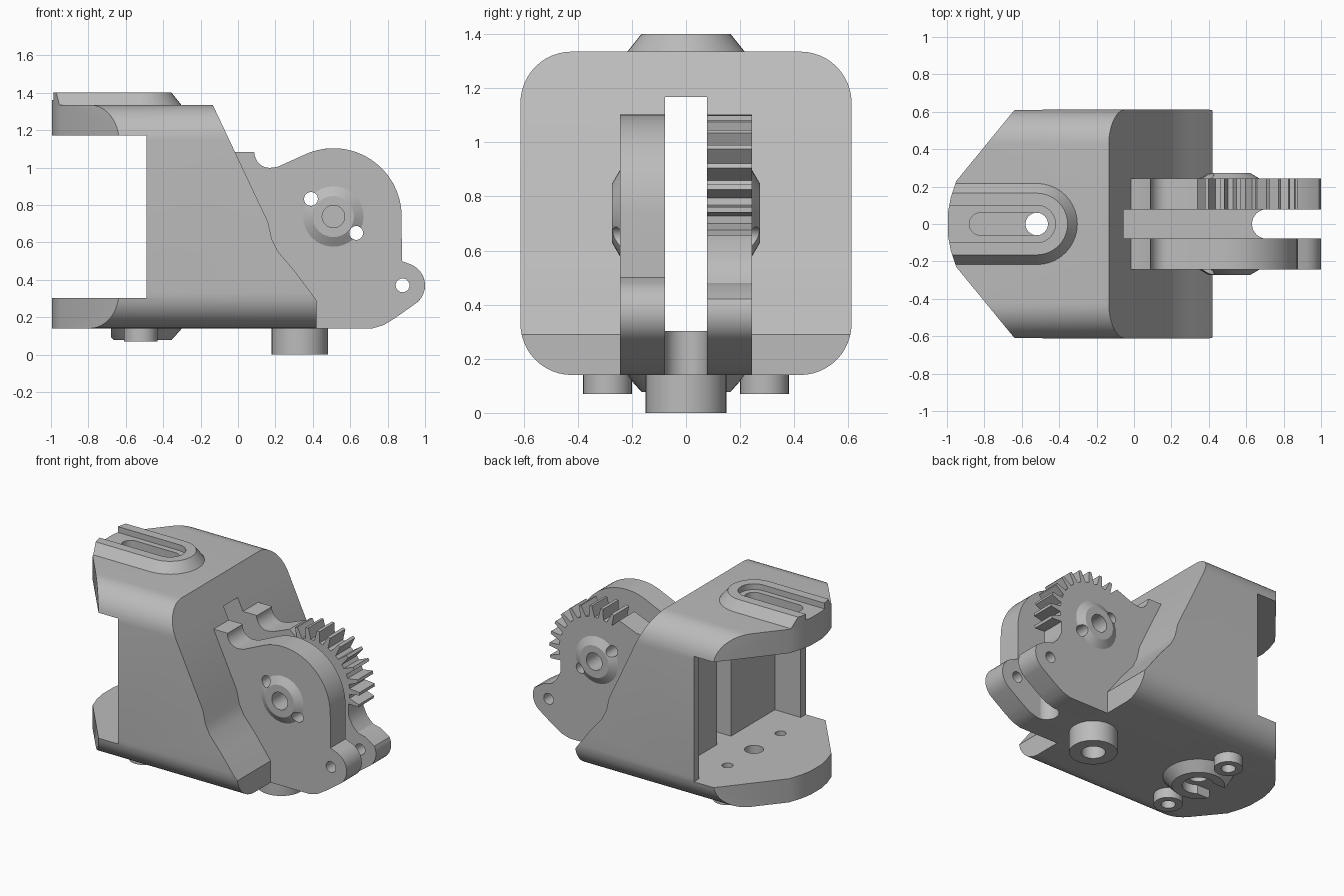
import bpy, bmesh
from math import cos, sin, radians, pi

cube = bpy.data.objects.get("Cube")
if cube:
    bpy.data.objects.remove(cube, do_unlink=True)

grey = bpy.data.materials.new("plain grey")
grey.use_nodes = True
grey.diffuse_color = (0.5, 0.5, 0.5, 1)
grey.node_tree.nodes["Principled BSDF"].inputs["Base Color"].default_value = (0.5, 0.5, 0.5, 1)


def arc(cx, cy, r, a0, a1, n=12):
    """Points on an arc, angles in degrees."""
    angles = [radians(a0 + (a1 - a0) * i / n) for i in range(n + 1)]
    return [(cx + r * cos(a), cy + r * sin(a)) for a in angles]


def circle(cx, cy, r, n=32):
    return arc(cx, cy, r, 0, 360, n)[:-1]


def stadium(r, x0, x1=-0.52):
    """Straight track from x0 with a round end about x1."""
    return [(x0, -r)] + arc(x1, 0, r, -90, 90, 20) + [(x0, r)]


PLACE = {"X": lambda a, b, c: (c, a, b),
         "Y": lambda a, b, c: (a, c, b),
         "Z": lambda a, b, c: (a, b, c)}


def prism(name, axis, pts, lo, hi, end_pts=None):
    """Extrude a profile along an axis, optionally to a second profile."""
    bm = bmesh.new()
    put = PLACE[axis]
    first = [bm.verts.new(put(a, b, lo)) for a, b in pts]
    last = [bm.verts.new(put(a, b, hi)) for a, b in (end_pts or pts)]
    bm.faces.new(first)
    bm.faces.new(last)
    n = len(pts)
    for i in range(n):
        j = (i + 1) % n
        bm.faces.new((first[i], first[j], last[j], last[i]))
    bmesh.ops.recalc_face_normals(bm, faces=bm.faces)
    mesh = bpy.data.meshes.new(name)
    bm.to_mesh(mesh)
    bm.free()
    mesh.materials.append(grey)
    obj = bpy.data.objects.new(name, mesh)
    bpy.context.collection.objects.link(obj)
    return obj


def activate(obj):
    bpy.ops.object.select_all(action="DESELECT")
    obj.select_set(True)
    bpy.context.view_layer.objects.active = obj


def boolean(obj, operation, *tools):
    for tool in tools:
        mod = obj.modifiers.new("bool", "BOOLEAN")
        mod.operation = operation
        mod.solver = "EXACT"
        mod.object = tool
        activate(obj)
        bpy.ops.object.modifier_apply(modifier=mod.name)
        bpy.data.objects.remove(tool, do_unlink=True)


def box(name, x0, x1, y0, y1, z0, z1):
    return prism(name, "Z", [(x0, y0), (x1, y0), (x1, y1), (x0, y1)], z0, z1)


def hole(axis, a, b, r, lo, hi):
    return prism("cutter", axis, circle(a, b, r), lo, hi)


parts = []
PIVOT = -0.52  # x of the rear pivot holes


def plan_outline():
    nose = [(-0.95, 0.23), (-0.98, 0.14), (-0.995, 0.06)]
    side = [(0.6, 0.7), (-0.565, 0.7)] + nose
    return side + [(x, -y) for x, y in reversed(side)]


# Body: rounded section trimmed by the side and plan outlines
R, W, LOW, TOP = 0.19, 0.612, 0.14, 1.335
section = (arc(W - R, TOP - R, R, 90, 0) + arc(W - R, LOW + R, R, 0, -90)
           + arc(R - W, LOW + R, R, -90, -180) + arc(R - W, TOP - R, R, 180, 90))
body = prism("body", "X", section, -1.05, 0.6)
side = [(-1.1, 1.5), (-0.213, 1.5), (-0.135, TOP), (0.16, 0.71), (0.18, 0.62),
        (0.215, 0.55), (0.3, 0.45), (0.42, 0.29), (0.42, 0), (-1.1, 0),
        (-1.1, 0.303), (-0.488, 0.303), (-0.488, 1.17), (-1.1, 1.17)]
boolean(body, "INTERSECT", prism("trim", "Y", side, -1, 1),
        prism("trim", "Z", plan_outline(), 0, 1.5))

# Cavity, clevis slot, pivot holes and top track recess
boolean(body, "DIFFERENCE",
        box("cutter", -0.6, -0.29, -0.555, 0.555, 0.303, 1.17),
        box("cutter", -0.4, 0.6, -0.077, 0.077, 0.303, 1.168),
        hole("Z", PIVOT, 0, 0.06, 0, 1.5),
        hole("Z", PIVOT, 0.29, 0.035, 0, 0.5),
        hole("Z", PIVOT, -0.29, 0.035, 0, 0.5),
        hole("Z", 0.33, 0, 0.075, 0, 0.22),
        prism("cutter", "Z", circle(-0.82, 0, 0.06), 1.29, 1.5),
        box("cutter", -0.82, PIVOT, -0.06, 0.06, 1.29, 1.5))
parts.append(body)

# Raised track on the top with its open groove
track = prism("top_track", "Z", stadium(0.225, -1.1), TOP - 0.01, 1.4, stadium(0.165, -1.1))
boolean(track, "INTERSECT", prism("trim", "Z", plan_outline(), 1, 1.5))
boolean(track, "DIFFERENCE",
        prism("cutter", "Z", stadium(0.1, -1.2), 1.36, 1.5),
        prism("cutter", "Z", circle(-0.82, 0, 0.06), 1.2, 1.5),
        box("cutter", -0.82, PIVOT, -0.06, 0.06, 1.2, 1.5),
        hole("Z", PIVOT, 0, 0.06, 1.2, 1.5))
parts.append(track)

# Bosses under the floor
for name, x, y, r, inner, z in (("spring_boss", 0.33, 0, 0.15, 0.075, 0),
                                ("left_screw_boss", PIVOT, 0.29, 0.09, 0.045, 0.07),
                                ("right_screw_boss", PIVOT, -0.29, 0.09, 0.045, 0.07)):
    boss = prism(name, "Z", circle(x, y, r), z, LOW + 0.005)
    boolean(boss, "DIFFERENCE", hole("Z", x, y, inner, -0.1, 0.3))
    parts.append(boss)

# Open ring around the lower pivot
ring = prism("pivot_ring", "Z", circle(PIVOT, 0, 0.165), 0.078, LOW + 0.005, circle(PIVOT, 0, 0.225))
boolean(ring, "DIFFERENCE", hole("Z", PIVOT, 0, 0.1, 0, 0.3),
        box("cutter", -0.9, PIVOT, -0.08, 0.08, 0, 0.3),
        box("cutter", -0.9, -0.68, -0.3, 0.3, 0, 0.3))
parts.append(ring)

# Clevis plates: plain at the front, toothed at the back
GX, GZ, TIP, ROOT = 0.51, 0.738, 0.365, 0.29
hook = [(0.3, LOW), (0.1, 0.5), (-0.05, 1.083), (0.082, 1.083)]
hook += arc(0.17, 1.08, 0.082, 180, 270, 8) + [(0.21, 1.003)]
foot = [(0.84, 0.195), (0.78, 0.158), (0.72, LOW)]
plain = hook + arc(GX, GZ, TIP, 112, 0, 24) + [(0.876, 0.5)] + arc(0.88, 0.37, 0.12, 70, -55) + foot

TEETH, START, END = 10, 113, -21
pitch = (START - END) / TEETH
teeth = []
for i in range(TEETH):
    a = START - i * pitch
    for frac, r in ((0, ROOT), (0.17, TIP), (0.4, TIP), (0.6, ROOT)):
        t = radians(a - frac * pitch)
        teeth.append((GX + r * cos(t), GZ + r * sin(t)))
relief = [(0.79, 0.58), (0.82, 0.52), (0.86, 0.48), (0.92, 0.465)]
toothed = hook + [(0.34, 1.055)] + teeth + relief + arc(0.88, 0.37, 0.12, 25, -55) + foot

for name, profile, s in (("front_clevis_plate", plain, -1), ("back_gear_plate", toothed, 1)):
    plate = prism(name, "Y", profile, s * 0.077, s * 0.243)
    hub = prism(name + "_hub", "Y", circle(GX, GZ, 0.175), s * 0.235, s * 0.273, circle(GX, GZ, 0.11))
    for part in (plate, hub):
        boolean(part, "DIFFERENCE", hole("Y", GX, GZ, 0.06, s * 0.13, s * 0.4))
        for x, z in ((0.39, 0.832), (0.632, 0.65), (0.88, 0.37)):
            boolean(part, "DIFFERENCE", hole("Y", x, z, 0.037, s * 0.02, s * 0.4))
        parts.append(part)

# Floor web between the plates with a rounded end
web = box("clevis_web", 0.41, 0.71, -0.08, 0.08, LOW, 0.303)
boolean(web, "DIFFERENCE", hole("Z", 0.71, 0, 0.079, 0, 0.5))
parts.append(web)

for part in parts:
    activate(part)
    bpy.ops.object.shade_smooth_by_angle(angle=pi / 6)
